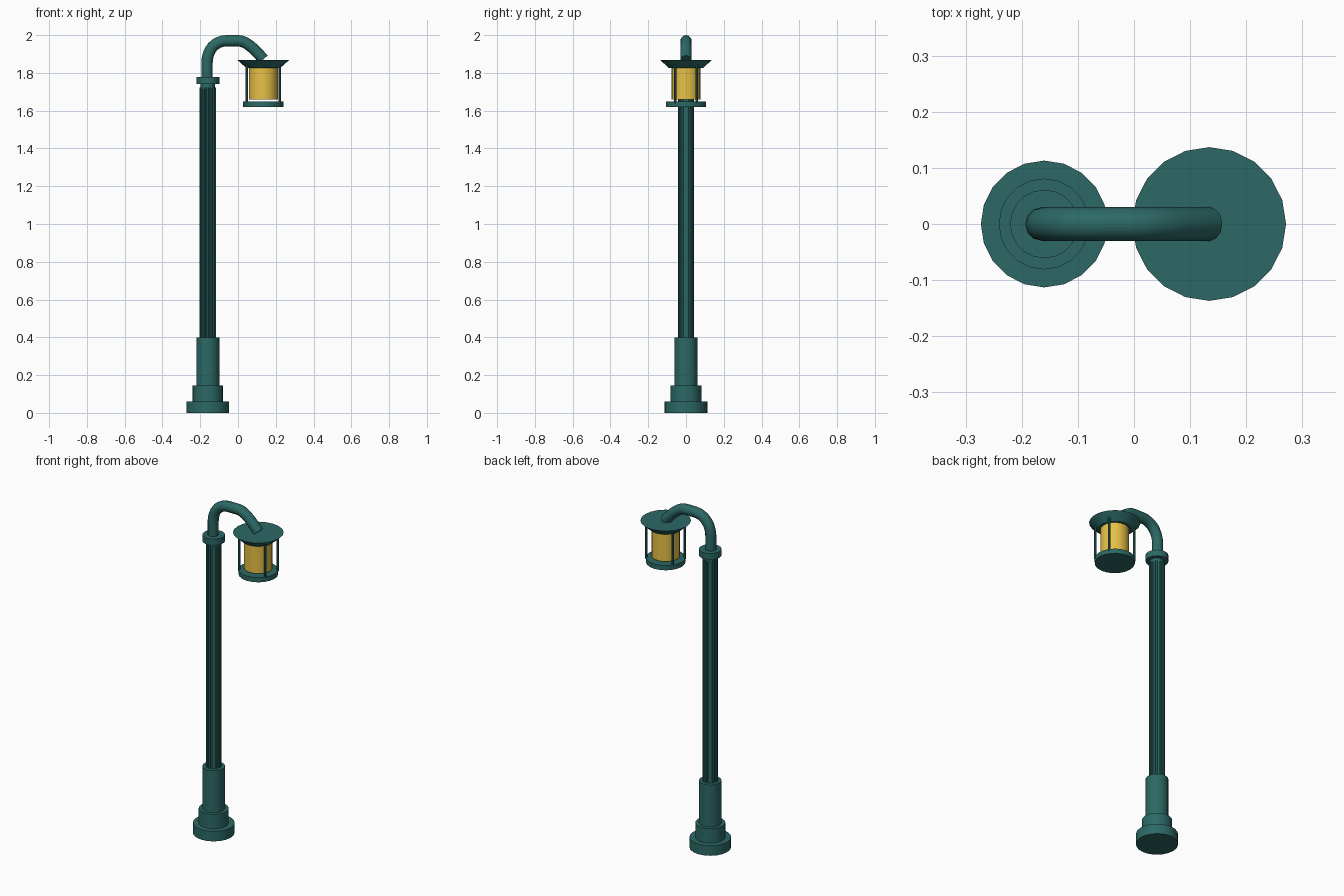
import bpy, bmesh, math
from mathutils import Vector

if "Cube" in bpy.data.objects:
    bpy.data.objects.remove(bpy.data.objects["Cube"])

POLE_X, LAMP_X = -0.16, 0.134


def material(name, color):
    m = bpy.data.materials.new(name)
    m.diffuse_color = (*color, 1)
    m.use_nodes = True
    m.node_tree.nodes["Principled BSDF"].inputs["Base Color"].default_value = m.diffuse_color
    return m


GREEN = material("green_paint", (0.025, 0.14, 0.13))
YELLOW = material("warm_glass", (0.80, 0.53, 0.06))


def finish(obj, mat, angle=30):
    obj.data.materials.append(mat)
    bpy.ops.object.select_all(action='DESELECT')
    obj.select_set(True)
    bpy.context.view_layer.objects.active = obj
    if angle:
        bpy.ops.object.shade_smooth_by_angle(angle=math.radians(angle))
    return obj


def lathe(name, x, profile, mat=GREEN, y=0, sides=20):
    """Closed turned part from (radius, z) points, bottom to top."""
    bm = bmesh.new()
    rings = [[bm.verts.new((x + r * math.cos(2 * math.pi * i / sides),
                            y + r * math.sin(2 * math.pi * i / sides), z))
              for i in range(sides)] for r, z in profile]
    for a, b in zip(rings, rings[1:]):
        for i in range(sides):
            j = (i + 1) % sides
            bm.faces.new((a[i], a[j], b[j], b[i]))
    bm.faces.new(rings[0][::-1])
    bm.faces.new(rings[-1])
    me = bpy.data.meshes.new(name)
    bm.to_mesh(me)
    bm.free()
    obj = bpy.data.objects.new(name, me)
    bpy.context.collection.objects.link(obj)
    return finish(obj, mat)


def fluted_shaft(name, x, z0, z1, outer, inner, flutes):
    """Column whose section alternates between flat ridges and grooves."""
    bm = bmesh.new()
    section = []
    for k in range(flutes):
        for frac, r in ((-0.22, outer), (0.22, outer), (0.30, inner), (0.70, inner)):
            a = 2 * math.pi * (k + frac) / flutes
            section.append(bm.verts.new((x + r * math.cos(a), r * math.sin(a), z0)))
    face = bm.faces.new(section)
    top = bmesh.ops.extrude_face_region(bm, geom=[face])["geom"]
    bmesh.ops.translate(bm, vec=(0, 0, z1 - z0),
                        verts=[v for v in top if isinstance(v, bmesh.types.BMVert)])
    bmesh.ops.recalc_face_normals(bm, faces=bm.faces)
    me = bpy.data.meshes.new(name)
    bm.to_mesh(me)
    bm.free()
    obj = bpy.data.objects.new(name, me)
    bpy.context.collection.objects.link(obj)
    return finish(obj, GREEN, 0)


# Stepped base, fluted shaft and collar
lathe("base", POLE_X, [(0.113, 0), (0.113, 0.06), (0.081, 0.06), (0.081, 0.146),
                       (0.061, 0.146), (0.061, 0.398)])
fluted_shaft("shaft", POLE_X, 0.39, 1.722, 0.043, 0.036, 12)
lathe("collar", POLE_X, [(0.038, 1.715), (0.038, 1.74), (0.061, 1.74), (0.061, 1.777)])

# Curved arm: bezier points as (x, z, left handle offset, right handle offset)
curve = bpy.data.curves.new("arm", 'CURVE')
curve.dimensions = '3D'
curve.bevel_depth = 0.03
curve.bevel_resolution = 4
curve.use_fill_caps = True
curve.resolution_u = 8
path = [(POLE_X - 0.004, 1.77, (0, -0.03), (0, 0.03)),
        (POLE_X - 0.004, 1.85, (0, -0.03), (0, 0.075)),
        (-0.06, 1.97, (-0.06, 0), (0.03, 0)),
        (0.0, 1.97, (-0.03, 0), (0.045, 0)),
        (0.135, 1.872, (-0.05, 0.055), (0.02, -0.02))]
spline = curve.splines.new('BEZIER')
spline.bezier_points.add(len(path) - 1)
for p, (x, z, left, right) in zip(spline.bezier_points, path):
    p.handle_left_type = p.handle_right_type = 'FREE'
    p.co = (x, 0, z)
    p.handle_left = (x + left[0], 0, z + left[1])
    p.handle_right = (x + right[0], 0, z + right[1])
arm = bpy.data.objects.new("arm", curve)
bpy.context.collection.objects.link(arm)
bpy.context.view_layer.objects.active = arm
arm.select_set(True)
bpy.ops.object.convert(target='MESH')
finish(bpy.context.object, GREEN, 40)

# Lantern: flared roof, glass and bottom plate
lathe("lantern_roof", LAMP_X, [(0.09, 1.826), (0.137, 1.868)])
lathe("lantern_glass", LAMP_X, [(0.077, 1.658), (0.077, 1.826)], YELLOW)
lathe("lantern_plate", LAMP_X, [(0.107, 1.62), (0.107, 1.648)])

# Four thin bars around the glass
for sx in (-1, 1):
    for sy in (-1, 1):
        lathe("lantern_bar", LAMP_X + sx * 0.087,
              [(0.007, 1.64), (0.007, 1.85)], y=sy * 0.057, sides=8)
